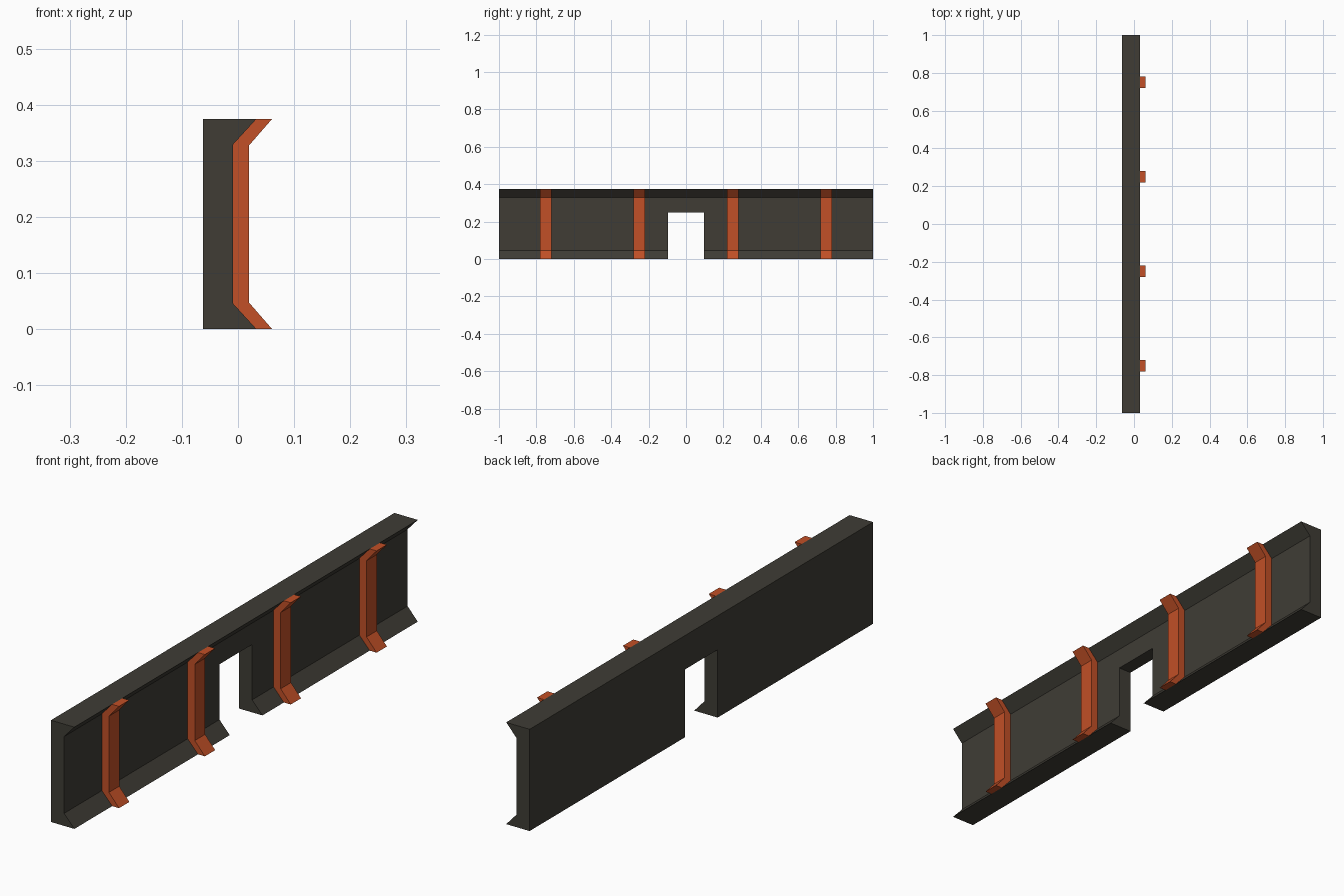
import bpy, bmesh

if "Cube" in bpy.data.objects:
    bpy.data.objects.remove(bpy.data.objects["Cube"])

H = 0.375        # wall height
DOOR_W, DOOR_H = 0.19, 0.25


def material(name, rgb):
    m = bpy.data.materials.new(name)
    m.diffuse_color = (*rgb, 1)
    m.use_nodes = True
    m.node_tree.nodes["Principled BSDF"].inputs["Base Color"].default_value = m.diffuse_color
    return m


def extrude_profile(name, points, y0, y1, mat=None):
    """Extrude a closed x-z profile along y."""
    bm = bmesh.new()
    face = bm.faces.new([bm.verts.new((x, y0, z)) for x, z in points])
    new = bmesh.ops.extrude_face_region(bm, geom=[face])["geom"]
    verts = [v for v in new if isinstance(v, bmesh.types.BMVert)]
    bmesh.ops.translate(bm, verts=verts, vec=(0, y1 - y0, 0))
    bmesh.ops.recalc_face_normals(bm, faces=bm.faces)
    mesh = bpy.data.meshes.new(name)
    bm.to_mesh(mesh)
    bm.free()
    obj = bpy.data.objects.new(name, mesh)
    bpy.context.collection.objects.link(obj)
    if mat:
        mesh.materials.append(mat)
    return obj


def mirrored(lower):
    """Complete a profile with its mirror about mid height."""
    return lower + [(x, H - z) for x, z in reversed(lower)]


dark = material("dark_metal", (0.05, 0.046, 0.036))
orange = material("orange_paint", (0.54, 0.08, 0.02))

# Wall panel with flared top and bottom flanges
wall = extrude_profile("wall_panel",
                       mirrored([(-0.0625, 0), (0.033, 0), (-0.009, 0.046)]),
                       -1, 1, dark)

# Doorway opening cut through the bottom of the wall
cutter = extrude_profile("doorway_cutter",
                         [(-0.2, -0.1), (0.2, -0.1), (0.2, DOOR_H), (-0.2, DOOR_H)],
                         -DOOR_W / 2, DOOR_W / 2, dark)
cutter.hide_render = True
cutter.hide_viewport = True
cut = wall.modifiers.new("doorway", "BOOLEAN")
cut.operation = "DIFFERENCE"
cut.solver = "EXACT"
cut.object = cutter

# Four orange ribs following the wall profile
rib = [(-0.009, 0.046), (0.033, 0), (0.061, 0), (0.02, 0.047)]
rib_profile = ([rib[0], rib[1], rib[2], rib[3]]
               + [(x, H - z) for x, z in reversed(rib)])
for i, y in enumerate((-0.75, -0.25, 0.25, 0.75), 1):
    extrude_profile(f"rib_{i}", rib_profile, y - 0.03, y + 0.03, orange)
